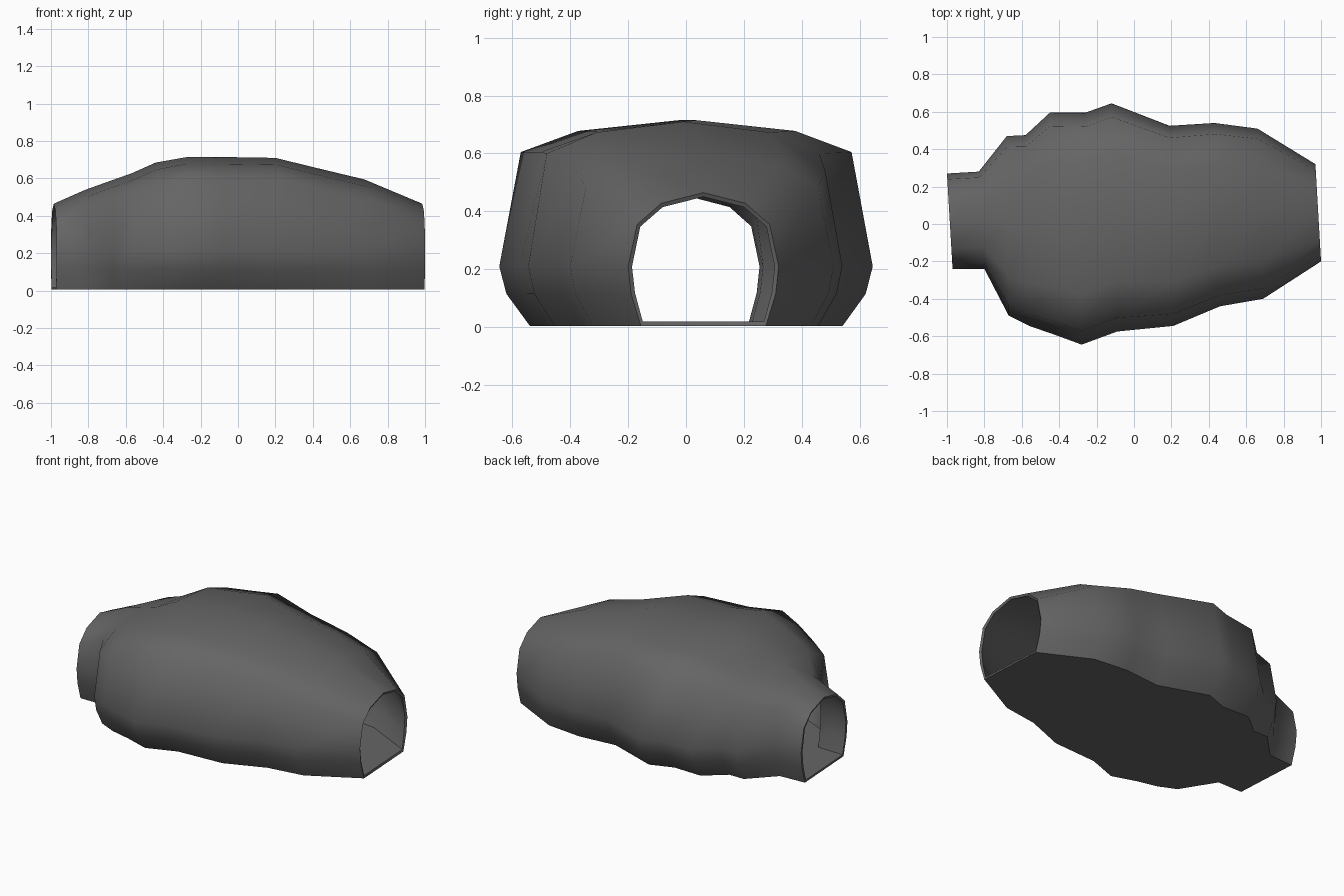
import bpy, bmesh, math

if "Cube" in bpy.data.objects:
    bpy.data.objects.remove(bpy.data.objects["Cube"])

# Stations along the tunnel: (x, y) of front wall, (x, y) of back wall, crown height
STATIONS = [
    (-0.97, -0.24, -1.00, 0.27, 0.465),
    (-0.80, -0.24, -0.83, 0.28, 0.54),
    (-0.67, -0.49, -0.68, 0.47, 0.59),
    (-0.56, -0.545, -0.58, 0.475, 0.627),
    (-0.43, -0.59, -0.45, 0.595, 0.685),
    (-0.28, -0.645, -0.26, 0.595, 0.715),
    (-0.09, -0.575, -0.12, 0.645, 0.715),
    (0.21, -0.545, 0.19, 0.525, 0.71),
    (0.46, -0.44, 0.43, 0.54, 0.65),
    (0.69, -0.40, 0.66, 0.51, 0.595),
    (1.00, -0.20, 0.97, 0.32, 0.465),
]


def arch(h):
    """Arch cross-section: (side factor -1..1, z) from front foot over to back foot."""
    half = [(-0.83, 0.005), (-0.96, 0.115), (-1, 0.21), (-0.88, h - 0.11), (-0.56, h - 0.037)]
    return half + [(0, h)] + [(-s, z) for s, z in reversed(half)]


# Tunnel skin: arches lofted along the stations, closed by a flat floor
bm = bmesh.new()
rings = []
for xa, ya, xb, yb, h in STATIONS:
    ring = []
    for s, z in arch(h):
        t = (s + 1) / 2
        ring.append(bm.verts.new((xa + (xb - xa) * t, ya + (yb - ya) * t, z)))
    rings.append(ring)
for a, b in zip(rings, rings[1:]):
    n = len(a)
    for j in range(n):
        k = (j + 1) % n
        bm.faces.new((a[j], b[j], b[k], a[k])).smooth = True
    # crisp edge where the walls meet the floor
    for j in (0, n - 1):
        bm.edges.get((a[j], b[j])).smooth = False

mesh = bpy.data.meshes.new("cave_tunnel")
bm.to_mesh(mesh)
bm.free()
tunnel = bpy.data.objects.new("cave_tunnel", mesh)
bpy.context.collection.objects.link(tunnel)

stone = bpy.data.materials.new("dark grey stone")
stone.diffuse_color = (0.13, 0.13, 0.13, 1)
stone.use_nodes = True
stone.node_tree.nodes["Principled BSDF"].inputs["Base Color"].default_value = stone.diffuse_color
mesh.materials.append(stone)

# Wall thickness with closed rims at both mouths
solid = tunnel.modifiers.new("thickness", 'SOLIDIFY')
solid.thickness = 0.016
solid.offset = -1
bpy.context.view_layer.objects.active = tunnel
tunnel.select_set(True)
bpy.ops.object.modifier_apply(modifier=solid.name)
bpy.ops.object.shade_smooth_by_angle(angle=math.radians(65), keep_sharp_edges=True)
